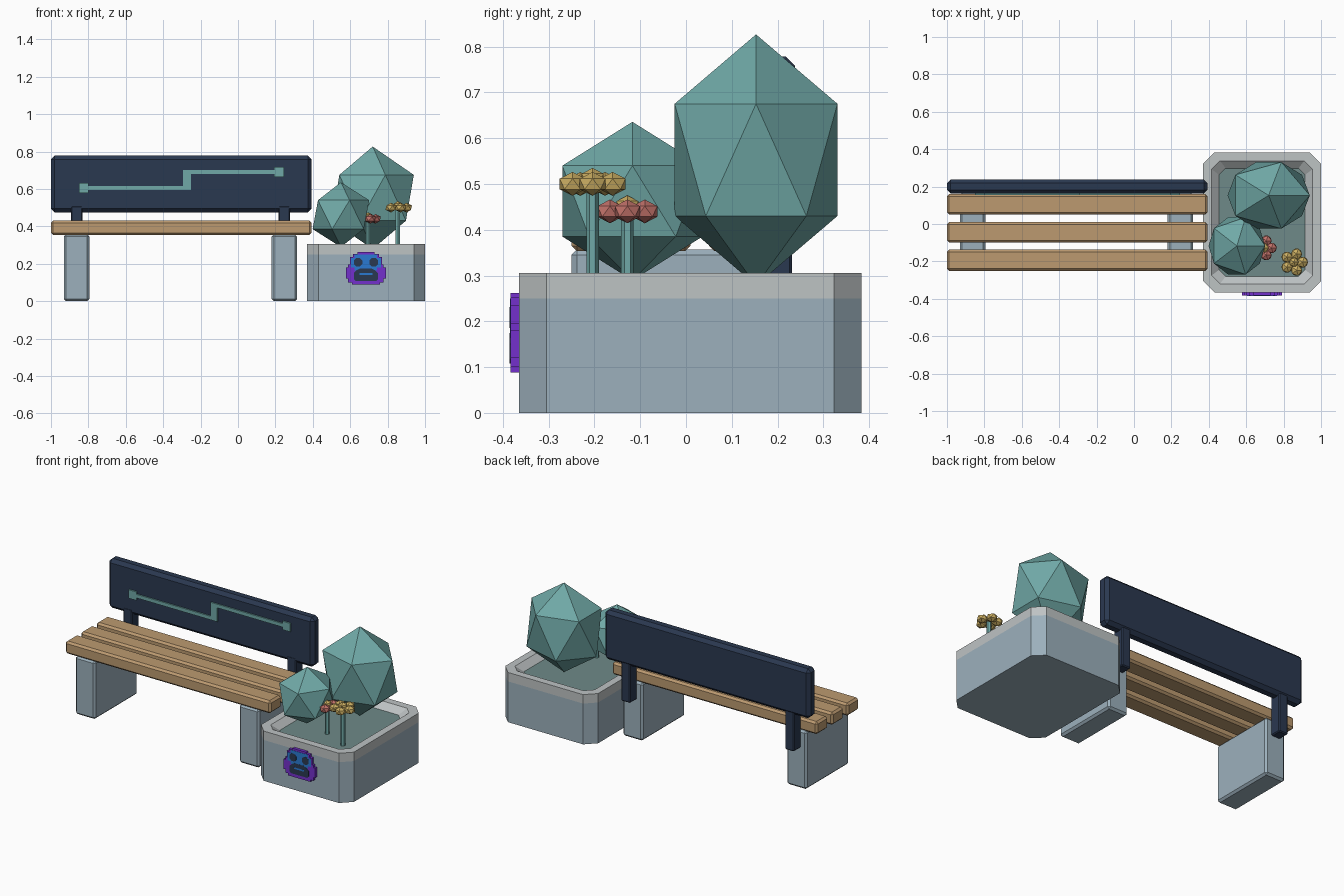
import bpy, bmesh, math
from mathutils import Vector

if "Cube" in bpy.data.objects:
    bpy.data.objects.remove(bpy.data.objects["Cube"])


def material(name, hex_code):
    m = bpy.data.materials.new(name)
    rgb = [int(hex_code[i:i + 2], 16) / 255 for i in (0, 2, 4)]
    lin = [c / 12.92 if c <= 0.04045 else ((c + 0.055) / 1.055) ** 2.4 for c in rgb]
    m.diffuse_color = (*lin, 1)
    m.use_nodes = True
    m.node_tree.nodes["Principled BSDF"].inputs["Base Color"].default_value = m.diffuse_color
    return m


navy = material("navy", "2A3850")
wood = material("wood", "BC9A70")
teal = material("teal", "70A9A7")
concrete = material("blue grey concrete", "9CB0BC")
rim = material("pale grey rim", "BEC3C4")
soil = material("grey green soil", "6E8A88")
yellow = material("yellow", "CBAE62")
red = material("coral red", "C2726A")
purple = material("purple", "7430CC")
blue = material("blue", "2A7AD2")


def finish(name, bm, *mats):
    me = bpy.data.meshes.new(name)
    bmesh.ops.recalc_face_normals(bm, faces=bm.faces)
    bm.to_mesh(me)
    bm.free()
    for m in mats:
        me.materials.append(m)
    ob = bpy.data.objects.new(name, me)
    bpy.context.collection.objects.link(ob)
    return ob


def box(name, x0, x1, y0, y1, z0, z1, mat, bevel=0.0):
    bm = bmesh.new()
    bmesh.ops.create_cube(bm, size=1)
    for v in bm.verts:
        v.co = Vector(((x0 + x1) / 2 + v.co.x * (x1 - x0),
                       (y0 + y1) / 2 + v.co.y * (y1 - y0),
                       (z0 + z1) / 2 + v.co.z * (z1 - z0)))
    if bevel:
        bmesh.ops.bevel(bm, geom=bm.edges[:], offset=bevel, segments=1, affect='EDGES')
    return finish(name, bm, mat)


def ball(bm, center, radii):
    made = bmesh.ops.create_icosphere(bm, subdivisions=1, radius=1)
    for v in made["verts"]:
        v.co = Vector([c + r * k for c, r, k in zip(center, radii, v.co)])
    return {f for v in made["verts"] for f in v.link_faces}


def prism(name, pts, y0, y1, mat):
    """Extrude an x/z outline along y."""
    bm = bmesh.new()
    face = bm.faces.new([bm.verts.new((x, y0, z)) for x, z in pts])
    ext = bmesh.ops.extrude_face_region(bm, geom=[face])["geom"]
    for v in ext:
        if isinstance(v, bmesh.types.BMVert):
            v.co.y = y1
    return finish(name, bm, mat)


# Bench seat slats
for i, (y0, y1) in enumerate([(-0.25, -0.137), (-0.1, 0.01), (0.05, 0.16)]):
    box(f"seat_slat_{i + 1}", -1, 0.393, y0, y1, 0.353, 0.43, wood, 0.012)

# Legs and backrest posts
for side, x in (("left", -0.863), ("right", 0.248)):
    box(f"{side}_leg", x - 0.068, x + 0.068, -0.25, 0.165, 0, 0.357, concrete, 0.012)
    box(f"{side}_back_post", x - 0.031, x + 0.031, 0.162, 0.232, 0.25, 0.51, navy, 0.006)

# Backrest with inlaid stepped line
box("backrest", -1, 0.393, 0.163, 0.238, 0.475, 0.778, navy, 0.02)
ya, yb = 0.155, 0.1635
prism("backrest_line", [(-0.81, 0.594), (-0.25, 0.594), (-0.25, 0.68), (0.205, 0.68),
                        (0.205, 0.702), (-0.295, 0.702), (-0.295, 0.616), (-0.81, 0.616)], ya, yb, teal)
for n, x, z in (("left", -0.824, 0.605), ("right", 0.219, 0.691)):
    box(f"line_end_{n}", x - 0.026, x + 0.026, ya - 0.001, yb, z - 0.026, z + 0.026, teal)


# Planter: stacked chamfered rectangles
def ring(bm, inset, z, cut):
    hx, hy = 0.315 - inset, 0.374 - inset
    pts = [(hx, -hy + cut), (hx, hy - cut), (hx - cut, hy), (-hx + cut, hy),
           (-hx, hy - cut), (-hx, -hy + cut), (-hx + cut, -hy), (hx - cut, -hy)]
    return [bm.verts.new((0.685 + x, 0.009 + y, z)) for x, y in pts]


bm = bmesh.new()
rings = [ring(bm, *a) for a in ((0, 0, 0.06), (0, 0.25, 0.06), (0, 0.305, 0.06),
                                (0.045, 0.305, 0.045), (0.085, 0.27, 0.035))]
for k in range(4):
    for i in range(8):
        j = (i + 1) % 8
        f = bm.faces.new((rings[k][i], rings[k][j], rings[k + 1][j], rings[k + 1][i]))
        f.material_index = 0 if k == 0 else 1
bm.faces.new(rings[0][::-1])
bm.faces.new(rings[4]).material_index = 2
finish("planter", bm, concrete, rim, soil)

# Bushes
for n, c, r in (("large_bush", (0.72, 0.153, 0.5525), (0.246, 0.209, 0.274)),
                ("small_bush", (0.55, -0.117, 0.4625), (0.169, 0.18, 0.173))):
    bm = bmesh.new()
    ball(bm, c, r)
    finish(n, bm, teal)


# Flowers: stem, five petals and a yellow middle
def flower(name, x, y, z, spread, petal, mat):
    bm = bmesh.new()
    for i in range(5):
        a = i * math.tau / 5
        ball(bm, (x + spread * math.cos(a), y + spread * math.sin(a), z), (petal, petal, 0.026))
    for f in ball(bm, (x, y, z + 0.012), (0.028, 0.028, 0.023)):
        f.material_index = 1
    finish(name + "_head", bm, mat, yellow)
    bpy.ops.mesh.primitive_cylinder_add(vertices=6, radius=0.0135, depth=z - 0.265,
                                        location=(x, y, (z + 0.265) / 2))
    stem = bpy.context.object
    stem.name = name + "_stem"
    stem.data.materials.append(teal)


flower("yellow_flower", 0.855, -0.204, 0.5, 0.046, 0.033, yellow)
flower("red_flower", 0.695, -0.128, 0.44, 0.04, 0.032, red)

# Face badge on the planter front
cx = 0.684
half = [(0.075, 0.088), (0.075, 0.1), (0.095, 0.1), (0.095, 0.12), (0.106, 0.12), (0.106, 0.18),
        (0.095, 0.18), (0.095, 0.195), (0.085, 0.195), (0.085, 0.235), (0.07, 0.235),
        (0.07, 0.252), (0.045, 0.252), (0.045, 0.262)]


def mirrored(pts):
    return [(cx + x, z) for x, z in pts] + [(cx - x, z) for x, z in reversed(pts)]


prism("badge_plate", mirrored(half), -0.383, -0.36, purple)
prism("badge_mask", mirrored([(0.06, 0.165), (0.06, 0.18), (0.08, 0.18), (0.08, 0.23), (0.06, 0.23),
                              (0.06, 0.25), (0.035, 0.25)]), -0.3845, -0.38, blue)
prism("badge_mouth", mirrored([(0.055, 0.108), (0.065, 0.118), (0.065, 0.15), (0.05, 0.165),
                               (0.03, 0.175)]), -0.3852, -0.38, navy)
box("badge_mouth_line", cx - 0.035, cx + 0.035, -0.3857, -0.38, 0.14, 0.15, blue)
for n, s in (("left", -1), ("right", 1)):
    x = cx + s * 0.042
    prism(f"badge_{n}_eye", [(x + 0.025 * math.cos(a), 0.208 + 0.025 * math.sin(a))
                             for a in [math.pi / 8 + i * math.pi / 4 for i in range(8)]],
          -0.3855, -0.38, navy)
